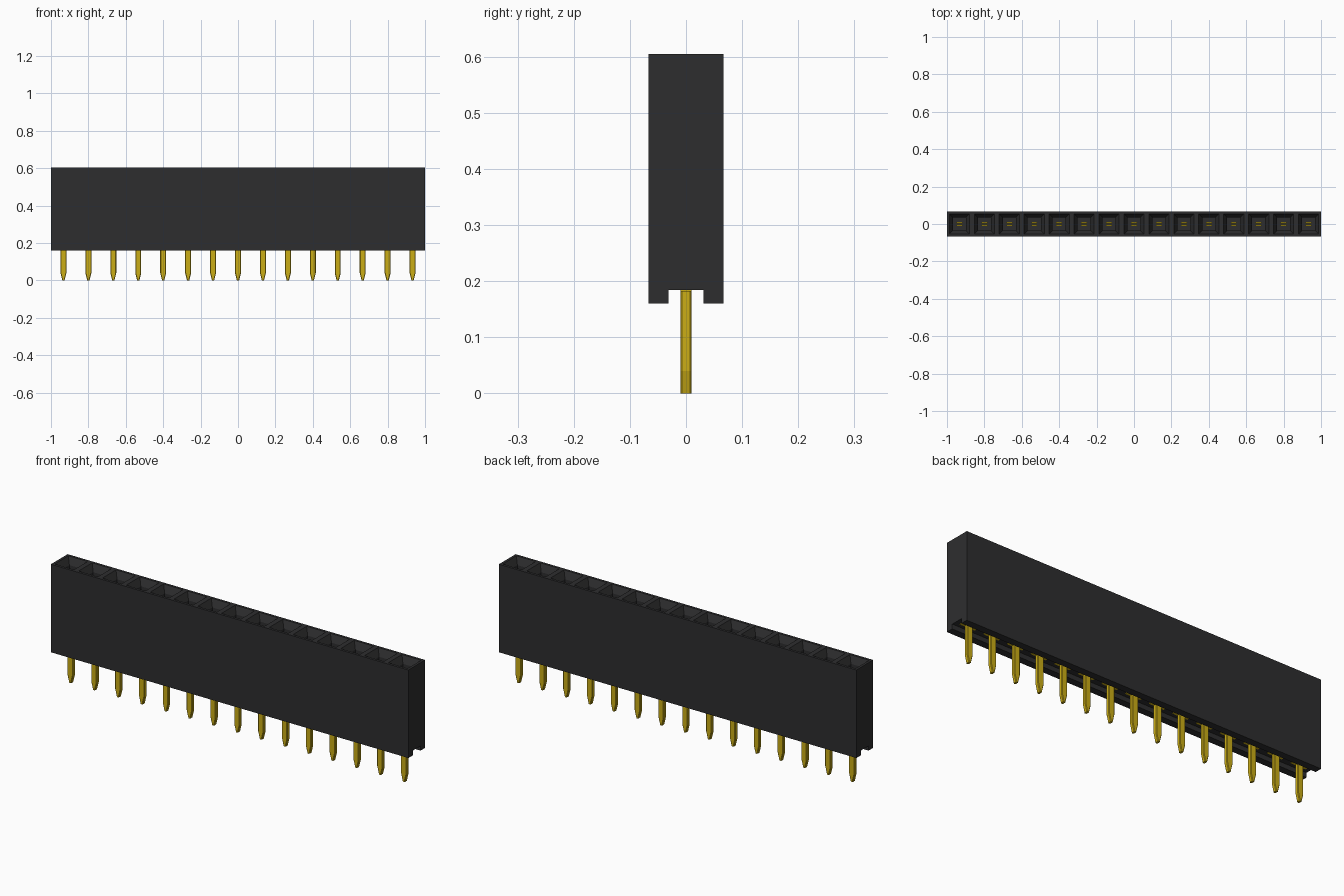
import bpy, bmesh

cube = bpy.data.objects.get("Cube")
if cube:
    bpy.data.objects.remove(cube, do_unlink=True)

COUNT = 15
PITCH = 2 / COUNT
HALF_Y = 0.067
BASE, ROOF, TOP = 0.16, 0.184, 0.605


def make_material(name, color, rough):
    mat = bpy.data.materials.new(name)
    mat.use_nodes = True
    mat.diffuse_color = color
    shader = mat.node_tree.nodes["Principled BSDF"]
    shader.inputs["Base Color"].default_value = color
    shader.inputs["Roughness"].default_value = rough
    return mat


def finish(bm, name, mat):
    bmesh.ops.recalc_face_normals(bm, faces=bm.faces)
    mesh = bpy.data.meshes.new(name)
    bm.to_mesh(mesh)
    bm.free()
    mesh.materials.append(mat)
    obj = bpy.data.objects.new(name, mesh)
    bpy.context.collection.objects.link(obj)
    return obj


def loft(bm, rings):
    """Skin a list of equal-length point rings and cap both ends."""
    loops = [[bm.verts.new(p) for p in ring] for ring in rings]
    n = len(loops[0])
    for a, b in zip(loops, loops[1:]):
        for i in range(n):
            j = (i + 1) % n
            bm.faces.new((a[i], a[j], b[j], b[i]))
    bm.faces.new(loops[0][::-1])
    bm.faces.new(loops[-1])


def box(bm, x, y, z, hx, hy, hz):
    loft(bm, [[(x + sx * hx, y + sy * hy, z + s * hz)
               for sx, sy in ((-1, -1), (1, -1), (1, 1), (-1, 1))]
              for s in (-1, 1)])


black = make_material("black plastic", (0.027, 0.027, 0.028, 1), 0.6)
gold = make_material("gold metal", (0.60, 0.42, 0.008, 1), 0.4)
centres = [(i - (COUNT - 1) / 2) * PITCH for i in range(COUNT)]

# Housing: channelled profile swept along x, one segment per socket
W = 0.031
profile = [(-HALF_Y, BASE), (-W, BASE), (-W, ROOF), (W, ROOF),
           (W, BASE), (HALF_Y, BASE), (HALF_Y, TOP), (-HALF_Y, TOP)]
bm = bmesh.new()
loft(bm, [[(-1 + i * PITCH, y, z) for y, z in profile] for i in range(COUNT + 1)])
bmesh.ops.recalc_face_normals(bm, faces=bm.faces)

# Sockets: rim, sloping funnel, then a straight shaft
sockets = [f for f in bm.faces if f.normal.z > 0.9 and f.calc_center_median().z > TOP - 0.01]
bmesh.ops.inset_individual(bm, faces=sockets, thickness=0.018)
bmesh.ops.inset_individual(bm, faces=sockets, thickness=0.027, depth=-0.035)
for face in sockets:
    shaft = bmesh.ops.extrude_discrete_faces(bm, faces=[face])["faces"][0]
    bmesh.ops.translate(bm, verts=shaft.verts, vec=(0, 0, -0.30))
finish(bm, "housing", black)


# Pins: chamfered bars whose tips taper across x
def pin_ring(x, z, hx, hy=0.010, c=0.003):
    return [(x + px, py, z) for px, py in (
        (-hx + c, -hy), (hx - c, -hy), (hx, -hy + c), (hx, hy - c),
        (hx - c, hy), (-hx + c, hy), (-hx, hy - c), (-hx, -hy + c))]


bm = bmesh.new()
for x in centres:
    loft(bm, [pin_ring(x, 0, 0.006), pin_ring(x, 0.012, 0.009),
              pin_ring(x, 0.04, 0.016), pin_ring(x, ROOF + 0.01, 0.016)])
finish(bm, "pins", gold)

# Shoulder plates where the pins enter the housing
bm = bmesh.new()
for x in centres:
    box(bm, x, 0, ROOF, 0.042, 0.010, 0.002)
finish(bm, "pin_shoulders", gold)

# Paired spring leaves inside each socket
bm = bmesh.new()
for x in centres:
    for side in (-1, 1):
        box(bm, x, side * 0.006, 0.385, 0.016, 0.0045, 0.125)
finish(bm, "socket_contacts", gold)
